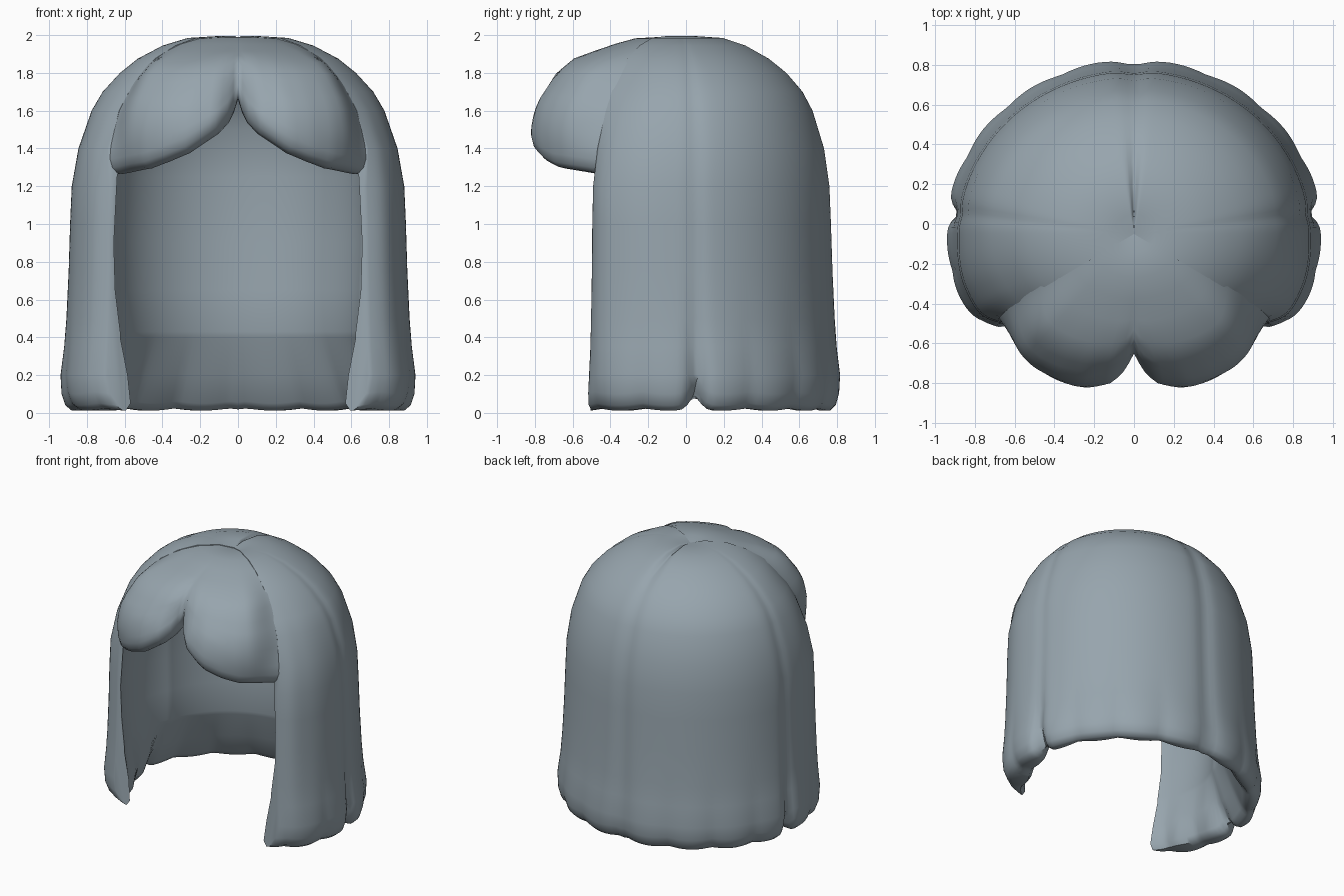
import bpy, bmesh
from math import sin, cos, radians, exp

if "Cube" in bpy.data.objects:
    bpy.data.objects.remove(bpy.data.objects["Cube"])

CY = -0.05  # plan centre of the head
mat = bpy.data.materials.new("slate_grey")
mat.diffuse_color = (0.31, 0.375, 0.42, 1)
mat.use_nodes = True
mat.node_tree.nodes["Principled BSDF"].inputs["Base Color"].default_value = mat.diffuse_color


def interp(table, x):
    """Lookup in a sorted list of (x, value)."""
    if x <= table[0][0]:
        return table[0][1]
    for (a, va), (b, vb) in zip(table, table[1:]):
        if x <= b:
            return va + (vb - va) * (x - a) / (b - a)
    return table[-1][1]


def smooth(x):
    x = min(1, max(0, x))
    return x * x * (3 - 2 * x)


def point(phi, s, z):
    """phi in degrees: 0 = front, 90 = side, 180 = back; s scales the head oval."""
    c = cos(radians(phi))
    depth = 0.78 if c > 0 else 0.82
    return (0.885 * s * sin(radians(phi)), CY - depth * s * c, z)


def build(name, columns, cap):
    """Skin a half grid of columns, cap one end column, mirror it in x."""
    bm = bmesh.new()
    grid = [[bm.verts.new(p) for p in col] for col in columns]
    for a, b in zip(grid, grid[1:]):
        for i in range(len(a) - 1):
            bm.faces.new((a[i], a[i + 1], b[i + 1], b[i]))
    bm.faces.new(grid[cap])
    bmesh.ops.remove_doubles(bm, verts=bm.verts, dist=0.0005)
    bmesh.ops.recalc_face_normals(bm, faces=bm.faces)
    me = bpy.data.meshes.new(name)
    bm.to_mesh(me)
    bm.free()
    me.materials.append(mat)
    ob = bpy.data.objects.new(name, me)
    bpy.context.collection.objects.link(ob)
    bpy.ops.object.select_all(action='DESELECT')
    ob.select_set(True)
    bpy.context.view_layer.objects.active = ob
    bpy.ops.object.shade_smooth_by_angle(angle=radians(55))
    m = ob.modifiers.new("mirror", 'MIRROR')
    m.use_clip = True
    m.merge_threshold = 0.002


# Long hair: sides and back. Rows are (z, scale at back, scale at front edge, edge angle)
OUTER = [(1.975, 0, 0, 56), (1.995, .12, .12, 56), (1.985, .3, .3, 56), (1.945, .45, .45, 56),
         (1.875, .6, .6, 56), (1.8, .715, .685, 56), (1.7, .82, .785, 56), (1.6, .885, .855, 56),
         (1.4, .96, .94, 55), (1.2, .995, .99, 53), (1.0, 1.005, 1, 53), (.75, 1.015, 1.005, 53),
         (.5, 1.03, 1.015, 53), (.35, 1.045, 1.025, 53), (.2, 1.07, 1.04, 53),
         (.1, 1.065, 1.03, 52), (.04, 1.045, 1.0, 51), (.012, 1.01, .95, 50)]
INNER = [(.012, .965, .9, 49), (.05, .925, .875, 48), (.2, .85, .875, 49.5), (.4, .755, .9, 51.5),
         (.43, .745, .9, 51.5), (.65, .75, .92, 53), (.9, .76, .93, 53), (1.25, .76, .905, 53),
         (1.5, .73, .82, 54), (1.7, .6, .68, 55), (1.82, .42, .48, 56), (1.88, .2, .2, 56),
         (1.89, 0, 0, 56)]


def hair_column(t):
    col = []
    for k, (z, sb, se, phi0) in enumerate(OUTER + INNER):
        phi = phi0 + (180 - phi0) * t
        s = sb + (se - sb) * max(0, 1 - t / 0.4)
        low = max(0, 1 - z / 0.55)
        side = exp(-((phi - 97) / 3) ** 2)
        back = exp(-((phi - 180) / 4) ** 2)
        wave = abs(sin(radians((phi - 97) * 9)))
        lock = smooth((phi - 52) / 14) * smooth((100 - phi) / 14)
        if k < len(OUTER):
            # partings between the locks, rounded front edge, wavy tips
            corner = smooth((phi - 52) / 12) * smooth((92 - phi) / 22)
            s *= 1 - side * (.012 + .045 * low) - back * .02
            s *= 1 + .02 * corner * smooth((1.9 - z) / .5)
            s *= 1 - .05 * max(0, 1 - t / .06) ** 2 * smooth((1.45 - z) / .2)
            s *= 1 - .018 * low * (1 - wave)
            if z > 1.9:
                z -= .02 * back
        elif z < .4:
            # side locks are thicker towards their tips
            s -= .05 * lock * smooth(low * 1.6) + .012 * wave * low
        if z < .15:
            z += .06 * side + .012 * (1 - wave)
        col.append(point(phi, s, z))
    return col


N = 64
build("long_hair", [hair_column((i / N) ** 1.15) for i in range(N + 1)], 0)

# Fringe: two bulging lobes that meet at a centre parting and sink into the side hair
TOP = [(1.27, .97), (1.4, .995), (1.5, 1.0), (1.6, .975), (1.67, .935), (1.8, .83),
       (1.88, .7), (1.92, .55), (1.96, .42), (1.985, .28), (1.99, .12), (1.995, 0)]
SHELL = [(z, s) for z, _, s, _ in reversed(OUTER)]
BULGE = [(0, .83), (3, .91), (8, .985), (17, 1.035), (25, 1.04), (34, 1.028), (45, .99), (57, .95)]
HEM = [(0, 1.66), (3, 1.55), (8, 1.475), (18, 1.375), (26, 1.33), (34, 1.295), (52, 1.265)]


def fringe_column(phi):
    r, hem = interp(BULGE, phi), interp(HEM, phi)
    side = smooth((phi - 38) / 24)
    thick = 1 - .4 * side

    def scale(z):
        s = interp(TOP, z) * (1 + (r - 1) * min(1, max(0, (1.98 - z) / .33)))
        return s + (interp(SHELL, z) * .985 - s) * side

    col = [point(phi, 0, 1.97)]
    col += [point(phi, s * (1 - .03 * side), z)
            for s, z in [(.12, 1.99), (.28, 1.983), (.42, 1.953)]]
    for k in range(10):
        z = 1.915 + (hem + .08 - 1.915) * k / 9
        col.append(point(phi, scale(z), z))
    # rounded hem, then the inside face back up to the crown
    s = scale(hem + .08)
    for ds, dz in [(.015, .035), (.05, .008), (.1, 0), (.14, .02), (.16, .07)]:
        col.append(point(phi, s - ds * thick, hem + dz))
    for f, h in [(.95, .35), (.8, .6), (.5, .85), (.2, .97), (0, 1)]:
        col.append(point(phi, (s - .16 * thick) * f, hem + .07 + (1.8 - hem) * h))
    return col


build("fringe", [fringe_column(66 * i / 33) for i in range(34)], -1)
